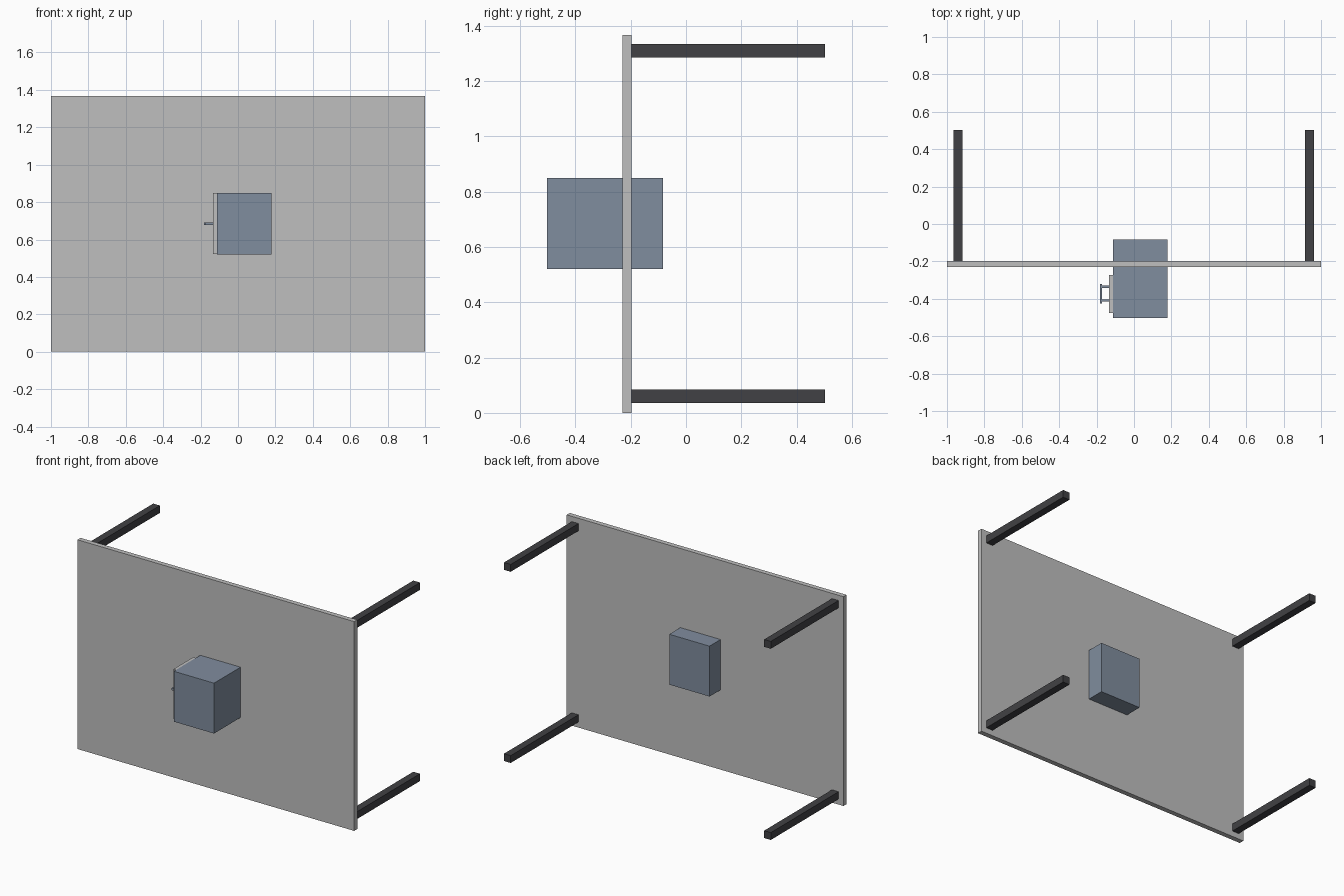
import bpy

cube = bpy.data.objects.get("Cube")
if cube:
    bpy.data.objects.remove(cube, do_unlink=True)


def material(name, rgb):
    mat = bpy.data.materials.new(name)
    mat.use_nodes = True
    colour = (*rgb, 1.0)
    mat.diffuse_color = colour
    mat.node_tree.nodes["Principled BSDF"].inputs["Base Color"].default_value = colour
    return mat


def box(name, x, y, z, mat):
    """Box spanning the (low, high) ranges on each axis."""
    spans = (x, y, z)
    bpy.ops.mesh.primitive_cube_add(size=1, location=[(a + b) / 2 for a, b in spans])
    obj = bpy.context.object
    obj.name = name
    obj.scale = [b - a for a, b in spans]
    bpy.ops.object.transform_apply(location=False, rotation=False, scale=True)
    obj.data.materials.append(mat)
    return obj


light_grey = material("light grey", (0.52, 0.52, 0.52))
slate_blue = material("slate blue", (0.216, 0.266, 0.342))
charcoal = material("charcoal", (0.053, 0.053, 0.058))

# Upright board
box("board", (-1, 1), (-0.229, -0.197), (0, 1.367), light_grey)

# Four legs behind the board corners
for side, x in (("right", -0.941), ("left", 0.939)):
    for level, z in (("lower", 0.06), ("upper", 1.309)):
        box(f"{level}_{side}_leg", (x - 0.024, x + 0.024), (-0.197, 0.503),
            (z - 0.024, z + 0.024), charcoal)

# Cabinet passing through the board
box("cabinet", (-0.112, 0.179), (-0.503, -0.083), (0.521, 0.85), slate_blue)

# Door plate on the cabinet's right side
box("door", (-0.133, -0.112), (-0.476, -0.272), (0.523, 0.848), light_grey)

# Door handle: grip bar on two posts
grip_z = (0.678, 0.692)
box("handle_grip", (-0.183, -0.171), (-0.424, -0.32), grip_z, slate_blue)
for name, y in (("front", -0.409), ("back", -0.335)):
    box(f"{name}_handle_post", (-0.173, -0.133), (y - 0.006, y + 0.006), grip_z, slate_blue)
